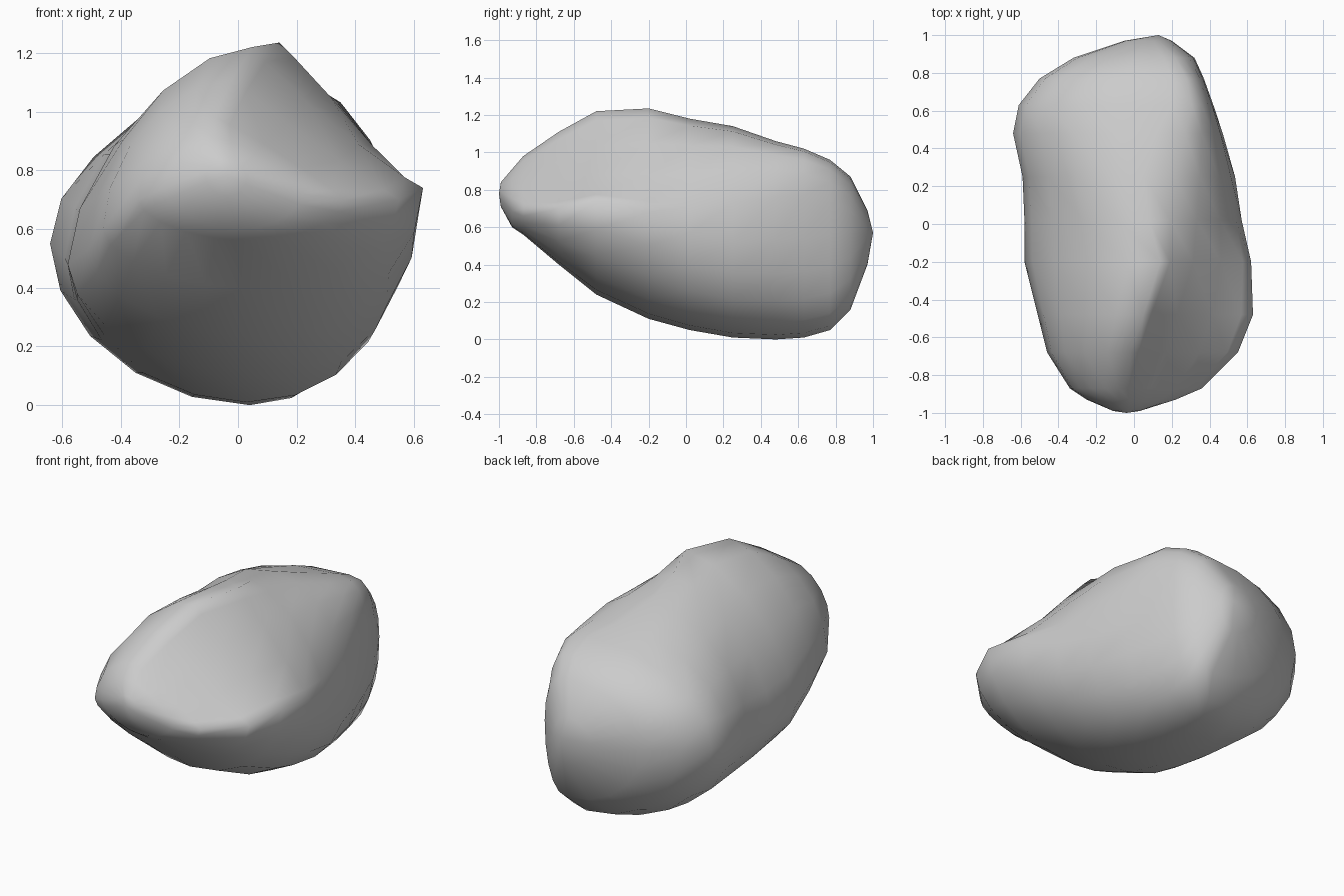
import bpy, bmesh, math

# Rock cross-sections along y: y, left(x,z), right(x,z), top(x,z), bottom(x,z),
# then roundness of the upper right and upper left quadrants (1 = straight, 2 = round)
SECTIONS = [
    (-0.99, -0.11, 0.78, 0.03, 0.77, -0.05, 0.84, -0.04, 0.71, 1.8, 1.8),
    (-0.93, -0.25, 0.74, 0.22, 0.72, -0.08, 0.91, 0.00, 0.60, 1.4, 1.8),
    (-0.87, -0.34, 0.70, 0.36, 0.70, -0.08, 0.98, 0.02, 0.56, 1.1, 1.8),
    (-0.68, -0.46, 0.60, 0.55, 0.70, -0.02, 1.11, 0.02, 0.40, 0.95, 1.8),
    (-0.48, -0.51, 0.53, 0.63, 0.74, 0.05, 1.22, 0.02, 0.24, 0.9, 1.75),
    (-0.20, -0.58, 0.48, 0.62, 0.68, 0.14, 1.235, 0.03, 0.11, 1.05, 1.7),
    (0.02, -0.58, 0.48, 0.57, 0.57, 0.08, 1.18, 0.03, 0.05, 1.6, 1.7),
    (0.25, -0.59, 0.50, 0.535, 0.52, 0.05, 1.14, 0.03, 0.01, 2.2, 1.8),
    (0.48, -0.64, 0.55, 0.47, 0.53, 0.12, 1.06, 0.04, 0.00, 2.8, 1.95),
    (0.63, -0.61, 0.56, 0.42, 0.54, 0.20, 1.02, 0.06, 0.01, 3.2, 2.1),
    (0.77, -0.50, 0.57, 0.37, 0.56, 0.20, 0.96, 0.12, 0.05, 3.0, 2.3),
    (0.88, -0.32, 0.57, 0.32, 0.58, 0.16, 0.87, 0.18, 0.16, 2.4, 2.1),
    (0.97, -0.05, 0.57, 0.20, 0.55, 0.10, 0.69, 0.12, 0.40, 2.0, 2.0),
]
STEPS = 5


def ring(section):
    y, lx, lz, rx, rz, tx, tz, bx, bz, ur, ul = section
    corners = [(rx, rz), (tx, tz), (lx, lz), (bx, bz)]
    back = (y + 1) / 2
    power = (ur, ul, 1.75 + 0.2 * back, 1.9 + 0.3 * back)
    points = []
    for q in range(4):
        a, b = corners[q], corners[(q + 1) % 4]
        side, pole = (a, b) if q % 2 == 0 else (b, a)
        e = 2 / power[q]
        for i in range(STEPS):
            t = i / STEPS * math.pi / 2
            if q % 2:
                t = math.pi / 2 - t
            u, v = abs(math.cos(t)) ** e, abs(math.sin(t)) ** e
            points.append((pole[0] + (side[0] - pole[0]) * u, y,
                           side[1] + (pole[1] - side[1]) * v))
    return points


# Loft the sections and close both ends with a fan
bm = bmesh.new()
rings = [[bm.verts.new(p) for p in ring(s)] for s in SECTIONS]
n = STEPS * 4
for r0, r1 in zip(rings, rings[1:]):
    for i in range(n):
        j = (i + 1) % n
        bm.faces.new((r0[i], r0[j], r1[j], r1[i]))
for loop, tip in ((rings[0], (-0.04, -1.0, 0.78)), (rings[-1], (0.13, 1.0, 0.57))):
    c = bm.verts.new(tip)
    for i in range(n):
        bm.faces.new((loop[i], loop[(i + 1) % n], c))
bmesh.ops.recalc_face_normals(bm, faces=bm.faces)
for f in bm.faces:
    f.smooth = True

mesh = bpy.data.meshes.new("rock")
bm.to_mesh(mesh)
bm.free()
rock = bpy.data.objects.new("rock", mesh)
bpy.context.collection.objects.link(rock)
